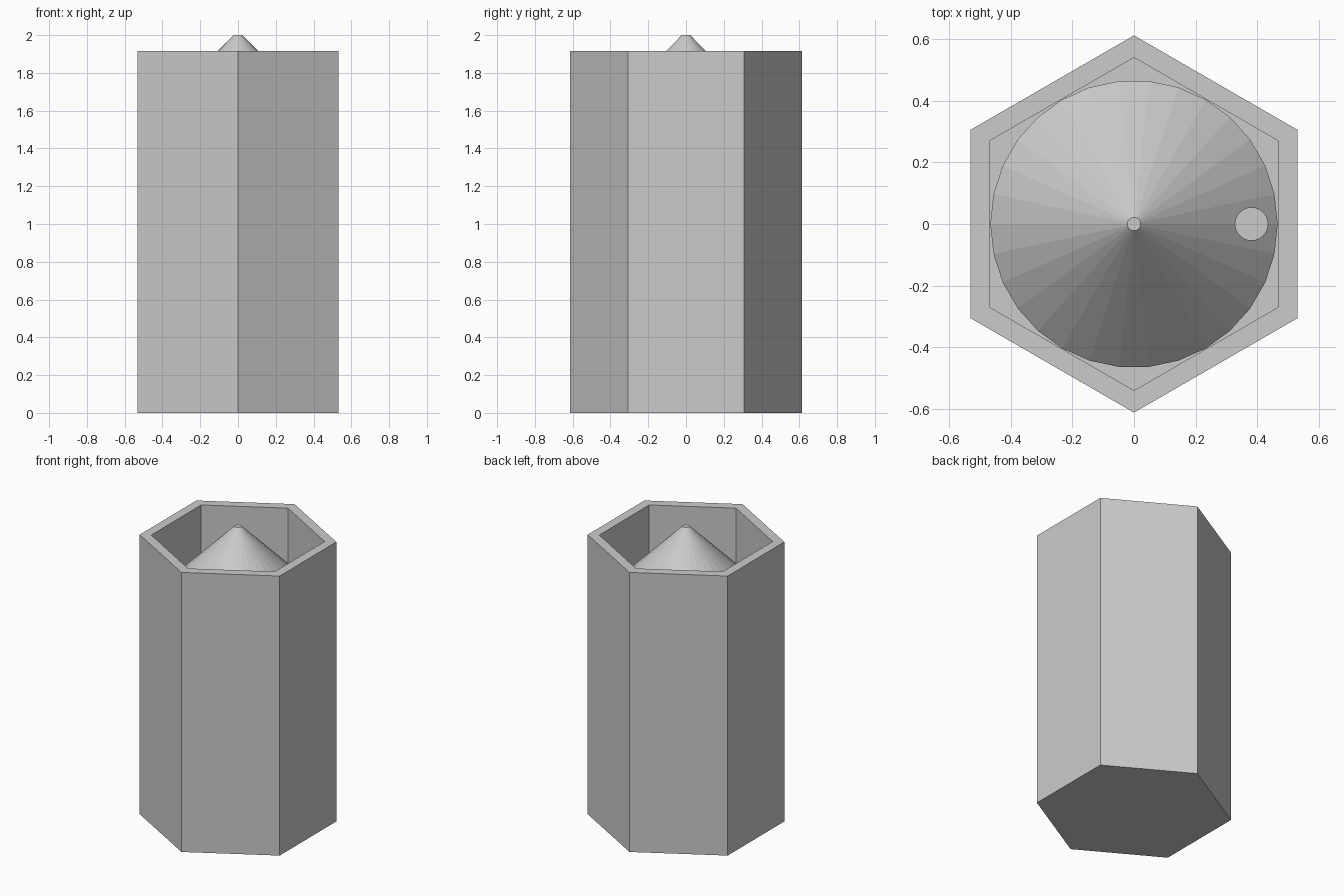
import bpy, bmesh, math
from mathutils import Matrix

if "Cube" in bpy.data.objects:
    bpy.data.objects.remove(bpy.data.objects["Cube"])

RIM, FLOOR = 1.917, 0.06          # top of the wall, inside floor
CONE_BASE, TIP = 1.555, 2.0

grey = bpy.data.materials.new("plain grey")
grey.diffuse_color = (0.6, 0.6, 0.6, 1)
grey.use_nodes = True
grey.node_tree.nodes["Principled BSDF"].inputs["Base Color"].default_value = grey.diffuse_color


def make(name, bm):
    bmesh.ops.recalc_face_normals(bm, faces=bm.faces)
    me = bpy.data.meshes.new(name)
    bm.to_mesh(me)
    bm.free()
    me.materials.append(grey)
    ob = bpy.data.objects.new(name, me)
    bpy.context.collection.objects.link(ob)
    return ob


def ring(bm, r, z, n, start):
    return [bm.verts.new((r * math.cos(start + i * math.tau / n),
                          r * math.sin(start + i * math.tau / n), z)) for i in range(n)]


def lathe(name, profile, n, start=0.0):
    """Closed solid from (radius, z) rings, capped at both ends."""
    bm = bmesh.new()
    rings = [ring(bm, r, z, n, start) for r, z in profile]
    for a, b in zip(rings, rings[1:]):
        for i in range(n):
            j = (i + 1) % n
            bm.faces.new((a[i], a[j], b[j], b[i]))
    bm.faces.new(rings[0])
    bm.faces.new(rings[-1])
    return make(name, bm)


# Hexagonal container, open at the top
lathe("hexagonal_container",
      [(0.613, 0), (0.613, RIM), (0.541, RIM), (0.541, FLOOR)], 6, math.pi / 6)

# Conical lid with a blunt tip
cone = lathe("conical_lid", [(0.467, CONE_BASE), (0.022, TIP)], 30)

# Round hole through the lid, near its edge
drill = lathe("hole_cutter", [(0.053, 1.3), (0.053, 1.9)], 30)
drill.data.transform(Matrix.Translation((0.382, 0, 0)))
drill.hide_render = True
drill.hide_set(True)
cut = cone.modifiers.new("hole", 'BOOLEAN')
cut.operation = 'DIFFERENCE'
cut.solver = 'EXACT'
cut.object = drill
